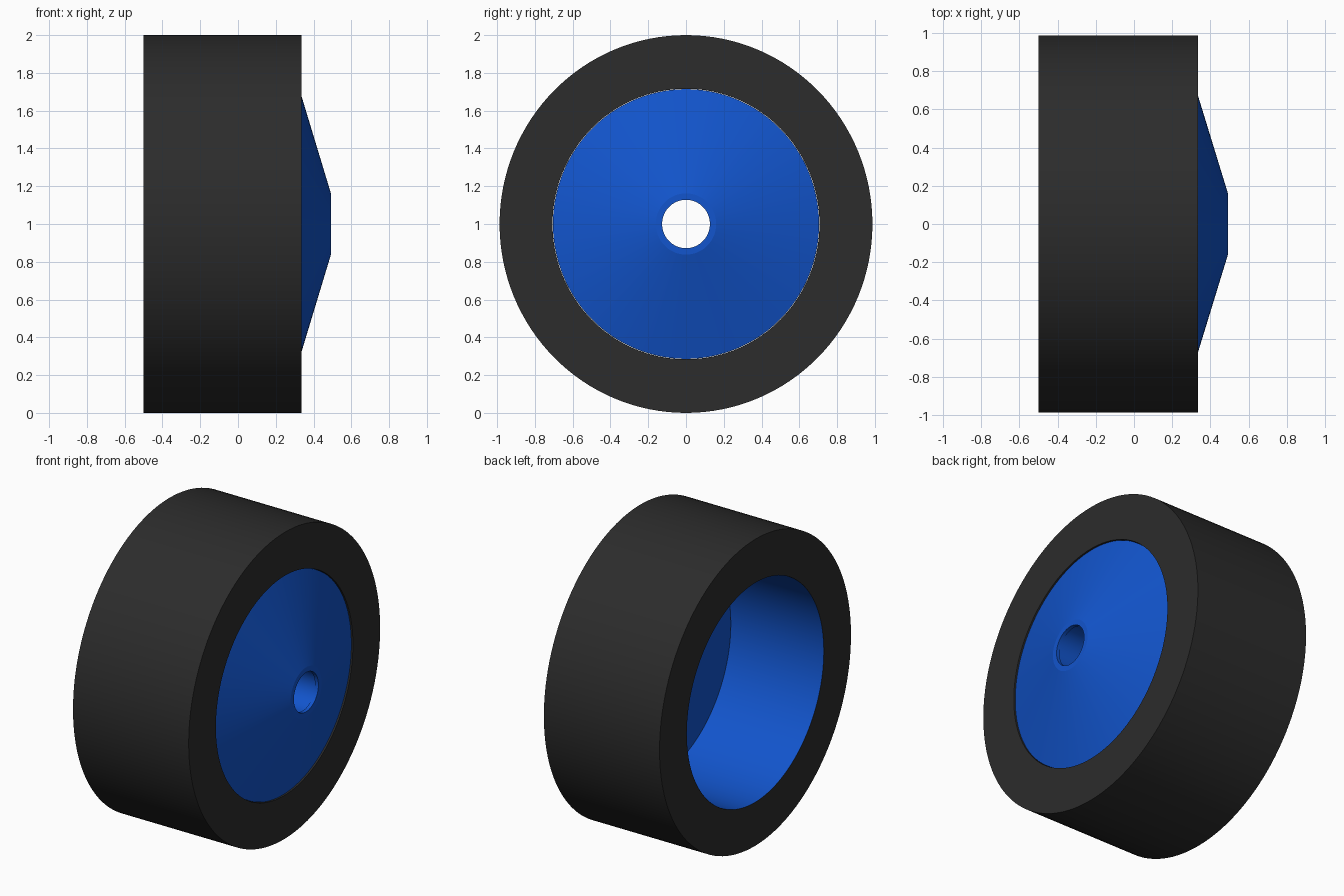
import bpy, math

if "Cube" in bpy.data.objects:
    bpy.data.objects.remove(bpy.data.objects["Cube"])

SIDES = 128
Y_SCALE = 0.987   # the wheel is very slightly oval


def material(name, color):
    m = bpy.data.materials.new(name)
    m.diffuse_color = color
    m.use_nodes = True
    m.node_tree.nodes["Principled BSDF"].inputs["Base Color"].default_value = m.diffuse_color
    return m


def lathe(name, profile, mat, closed=True):
    """Revolve (x, radius) points about the x axis, centred at z = 1."""
    verts, faces = [], []
    n = len(profile)
    for i in range(SIDES):
        a = 2 * math.pi * i / SIDES
        for x, r in profile:
            verts.append((x, r * math.sin(a) * Y_SCALE, 1 + r * math.cos(a)))
    for i in range(SIDES):
        j = (i + 1) % SIDES
        for k in range(n if closed else n - 1):
            l = (k + 1) % n
            faces.append((i * n + k, i * n + l, j * n + l, j * n + k))
    me = bpy.data.meshes.new(name)
    me.from_pydata(verts, [], faces)
    me.materials.append(mat)
    ob = bpy.data.objects.new(name, me)
    bpy.context.collection.objects.link(ob)
    bpy.ops.object.select_all(action='DESELECT')
    ob.select_set(True)
    bpy.context.view_layer.objects.active = ob
    # consistent outward normals
    bpy.ops.object.mode_set(mode='EDIT')
    bpy.ops.mesh.select_all(action='SELECT')
    bpy.ops.mesh.normals_make_consistent(inside=False)
    bpy.ops.object.mode_set(mode='OBJECT')
    bpy.ops.object.shade_smooth_by_angle(angle=math.radians(15))
    return ob


rubber = material("rubber", (0.025, 0.025, 0.025, 1))
blue = material("blue", (0.006, 0.09, 0.61, 1))

# Tyre: plain thick ring
lathe("tyre", [(-0.5, 1.0), (0.335, 1.0), (0.335, 0.716), (-0.5, 0.716)], rubber)

# Hub: conical front, axle bore with a thin lip, flat back
lathe("hub", [(0.325, 0.714), (0.492, 0.162), (0.492, 0.128), (0.467, 0.128),
              (0.467, 0.135), (0.17, 0.135), (0.17, 0.714)], blue)

# Rim liner: thin sleeve against the tyre's inner wall
lathe("rim_liner", [(-0.5, 0.715), (0.17, 0.715)], blue, closed=False)
